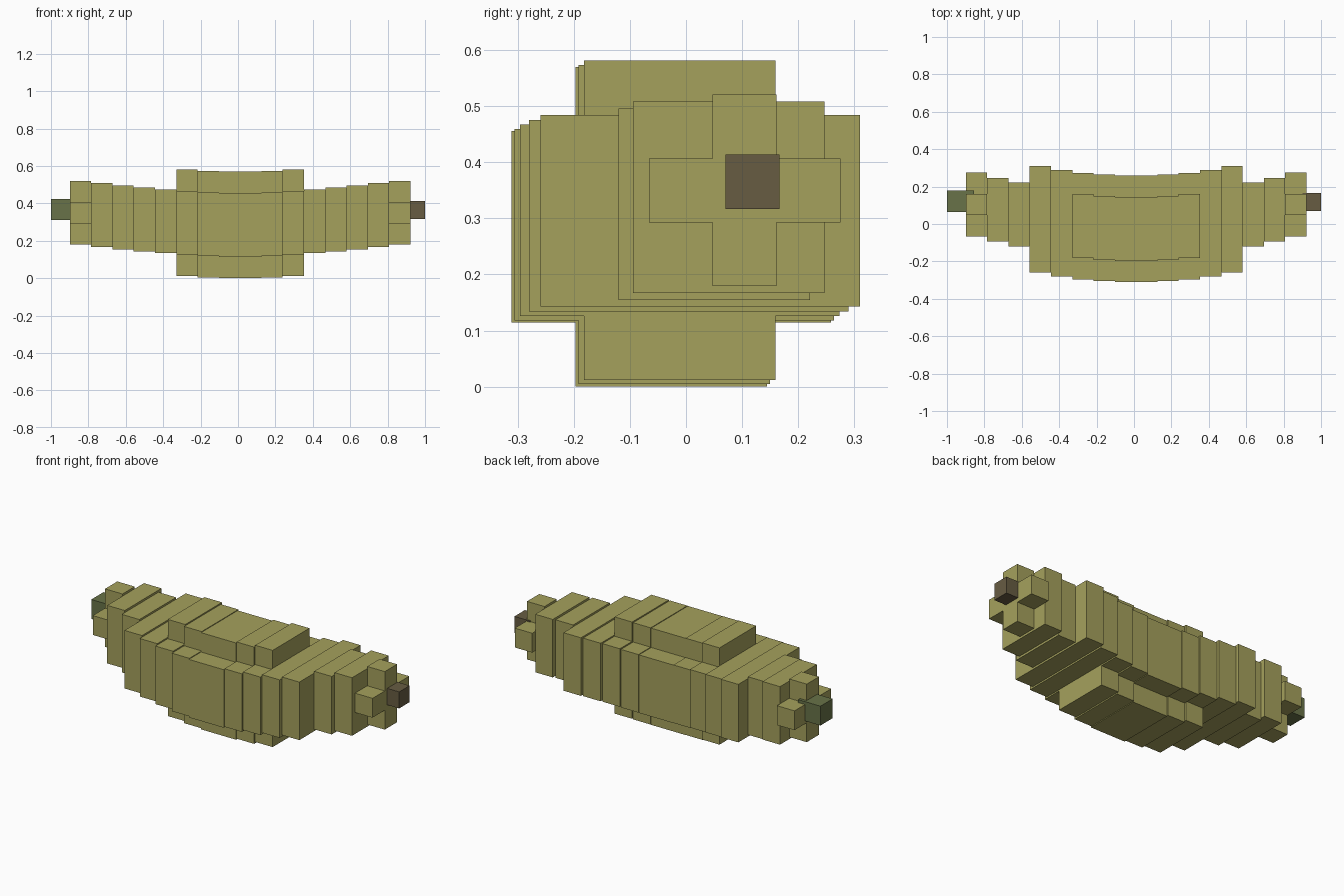
import bpy, bmesh

if "Cube" in bpy.data.objects:
    bpy.data.objects.remove(bpy.data.objects["Cube"])

V = 0.1138      # block size
CX = 0.0115     # mirror plane of the body


def material(name, rgb):
    m = bpy.data.materials.new(name)
    m.diffuse_color = (*rgb, 1)
    m.use_nodes = True
    m.node_tree.nodes["Principled BSDF"].inputs["Base Color"].default_value = m.diffuse_color
    return m


olive = material("olive yellow", (0.376, 0.356, 0.108))
green = material("dull green", (0.138, 0.171, 0.065))
brown = material("dark brown", (0.136, 0.107, 0.055))


def prism(name, x0, x1, profile, mat):
    """Extrude a closed (y, z) profile along x."""
    bm = bmesh.new()
    face = bm.faces.new([bm.verts.new((x0, y, z)) for y, z in profile])
    ext = bmesh.ops.extrude_face_region(bm, geom=[face])["geom"]
    verts = [g for g in ext if isinstance(g, bmesh.types.BMVert)]
    bmesh.ops.translate(bm, verts=verts, vec=(x1 - x0, 0, 0))
    bmesh.ops.recalc_face_normals(bm, faces=bm.faces)
    me = bpy.data.meshes.new(name)
    bm.to_mesh(me)
    bm.free()
    me.materials.append(mat)
    ob = bpy.data.objects.new(name, me)
    bpy.context.collection.objects.link(ob)
    return ob


def rect(cy, cz, w, h):
    a, b = w / 2, h / 2
    return [(cy - a, cz - b), (cy + a, cz - b), (cy + a, cz + b), (cy - a, cz + b)]


def plus(cy, cz, outer, inner):
    a, b = outer / 2, inner / 2
    pts = [(b, a), (b, b), (a, b), (a, -b), (b, -b), (b, -a),
           (-b, -a), (-b, -b), (-a, -b), (-a, b), (-b, b), (-b, a)]
    return [(cy + y, cz + z) for y, z in pts]


# Curved body: slices from the middle outward, as (centre y, centre z, shape)
slices = [
    (-0.0265, 0.2850, "big_plus"),
    (-0.0210, 0.2890, "big_plus"),
    (-0.0110, 0.2965, "big_plus"),
    (0.0050, 0.3045, "wide"),
    (0.0255, 0.3140, "wide"),
    (0.0500, 0.3250, "square"),
    (0.0765, 0.3375, "square"),
    (0.1045, 0.3500, "small_plus"),
]
for i, (cy, cz, shape) in enumerate(slices):
    profile = {
        "big_plus": plus(cy, cz, 5 * V, 3 * V),
        "wide": rect(cy, cz, 5 * V, 3 * V),
        "square": rect(cy, cz, 3 * V, 3 * V),
        "small_plus": plus(cy, cz, 3 * V, V),
    }[shape]
    if i == 0:
        prism("body_middle", CX - V, CX + V, profile, olive)
    else:
        for side, s in (("left", -1), ("right", 1)):
            prism(f"body_slice_{side}_{i}", CX + s * i * V, CX + s * (i + 1) * V, profile, olive)

# End tips
prism("stem_tip", -1.0, -0.855, rect(0.1215, 0.3675, V, V), green)
prism("blossom_tip", 0.90, 1.0, rect(0.1185, 0.365, 0.097, 0.097), brown)
